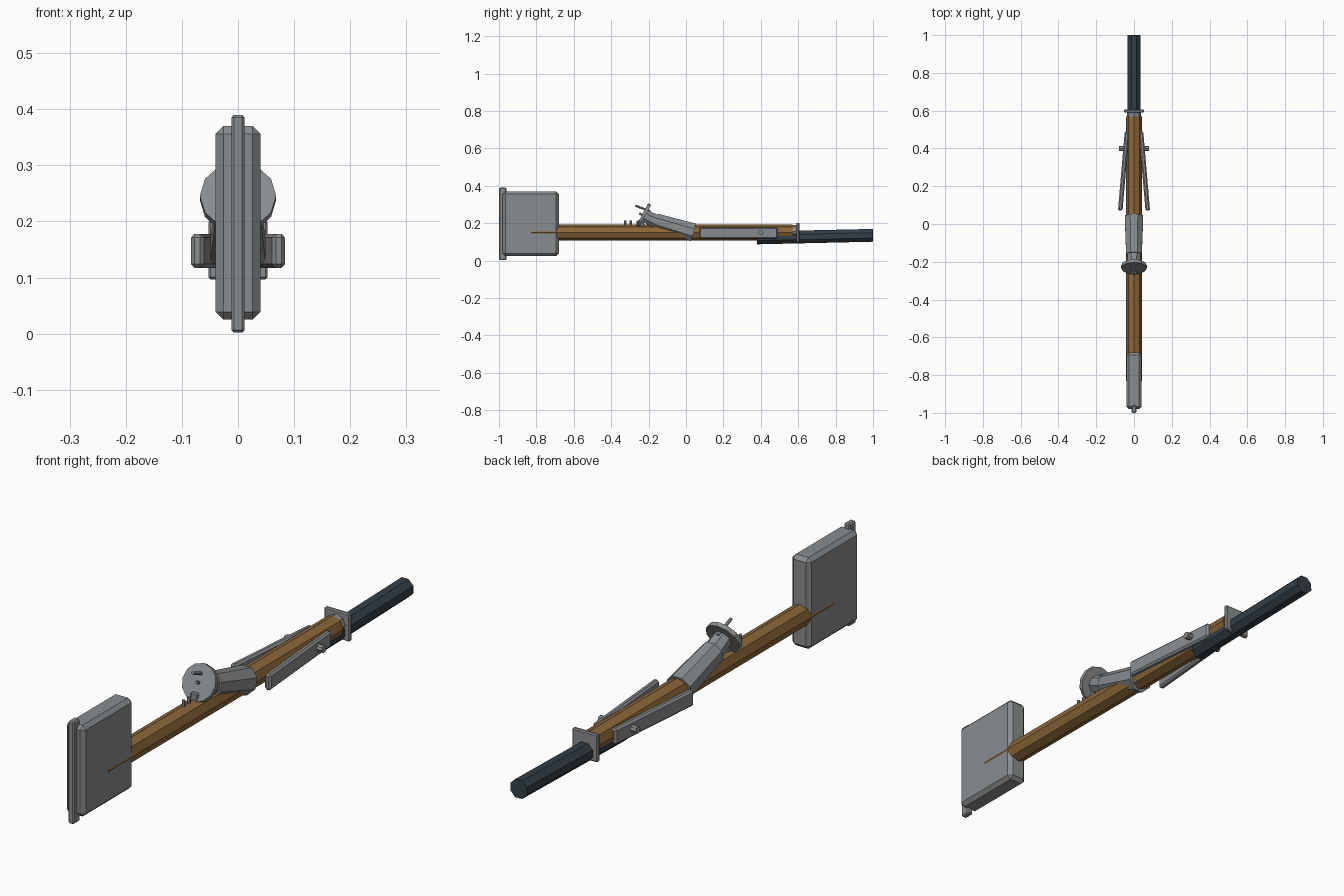
import bpy
import math
from mathutils import Vector

cube = bpy.data.objects.get("Cube")
if cube:
    bpy.data.objects.remove(cube, do_unlink=True)


def material(name, rgb):
    m = bpy.data.materials.new(name)
    m.use_nodes = True
    m.diffuse_color = (*rgb, 1)
    m.node_tree.nodes["Principled BSDF"].inputs["Base Color"].default_value = (*rgb, 1)
    return m


STEEL = material("grey steel", (0.25, 0.265, 0.275))
WOOD = material("brown wood", (0.26, 0.135, 0.04))
GRIP = material("dark grip", (0.033, 0.049, 0.063))


def finish(name, mat):
    ob = bpy.context.object
    ob.name = name
    ob.data.materials.append(mat)
    return ob


def box(name, lo, hi, mat, bevel=0.0, turn=0.0):
    """Chamfered box between two corners, turned about z."""
    lo, hi = Vector(lo), Vector(hi)
    bpy.ops.mesh.primitive_cube_add(size=1, location=(lo + hi) / 2)
    ob = finish(name, mat)
    ob.scale = hi - lo
    bpy.ops.object.transform_apply(location=False, rotation=False, scale=True)
    ob.rotation_euler.z = turn
    if bevel:
        mod = ob.modifiers.new("chamfer", 'BEVEL')
        mod.width, mod.segments = bevel, 1
    return ob


def rod(name, a, b, r1, r2, mat, sides=8, spin=0.0):
    """Faceted tapered rod from point a to point b."""
    a, b = Vector(a), Vector(b)
    bpy.ops.mesh.primitive_cone_add(vertices=sides, radius1=r1, radius2=r2,
                                    depth=(b - a).length, location=(a + b) / 2)
    ob = finish(name, mat)
    for v in ob.data.vertices:
        x, y = v.co.x, v.co.y
        v.co.x = x * math.cos(spin) - y * math.sin(spin)
        v.co.y = x * math.sin(spin) + y * math.cos(spin)
    ob.rotation_euler = (b - a).to_track_quat('Z', 'Y').to_euler()
    return ob


# Head block and its narrow striking edge
box("head_block", (-0.04, -0.98, 0.025), (0.04, -0.68, 0.37), STEEL, 0.014)
box("head_edge", (-0.012, -1.0, 0.002), (0.012, -0.96, 0.39), STEEL, 0.005)

# Wooden shaft, dark handle and the guard between them
rod("shaft", (0, -0.83, 0.15), (0, 0.57, 0.15), 0.042, 0.042, WOOD)
rod("collar", (0, 0.55, 0.155), (0, 0.6, 0.155), 0.036, 0.036, STEEL)
rod("handle", (0, 0.38, 0.121), (0, 1.0, 0.135), 0.037, 0.037, GRIP, 8, math.pi / 8)
box("guard", (-0.053, 0.59, 0.097), (0.053, 0.606, 0.202), STEEL, 0.004)

# Splayed side plates with pegs
for side, label in ((1, "left"), (-1, "right")):
    box(label + "_plate", (side * 0.055 - 0.012, 0.07, 0.117),
        (side * 0.055 + 0.012, 0.49, 0.178), STEEL, 0.007, side * 0.085)
    rod(label + "_peg", (side * 0.035, 0.4, 0.15), (side * 0.08, 0.4, 0.15),
        0.014, 0.014, STEEL)

# Slanted socket rising from the shaft, with a neck and round end plate
rod("socket", (0, -0.16, 0.21), (0, 0.04, 0.15), 0.045, 0.053, STEEL, 8, math.pi / 8)
rod("neck", (0, -0.225, 0.241), (0, -0.14, 0.2), 0.036, 0.04, STEEL, 8, math.pi / 8)
rod("end_plate", (0, -0.234, 0.246), (0, -0.219, 0.238), 0.068, 0.068, STEEL, 12)

# Small pins on the end plate and on top of the shaft
rod("plate_pin", (0, -0.27, 0.294), (0, -0.19, 0.262), 0.006, 0.006, STEEL, 6)
rod("short_pin", (0, -0.25, 0.252), (0, -0.225, 0.24), 0.006, 0.006, STEEL, 6)
for i, y in enumerate((-0.325, -0.295)):
    rod("shaft_pin_%d" % (i + 1), (0, y, 0.18), (0, y, 0.214), 0.006, 0.006, STEEL, 6)
box("shaft_bracket", (-0.015, -0.265, 0.18), (0.015, -0.225, 0.215), STEEL, 0.004)
